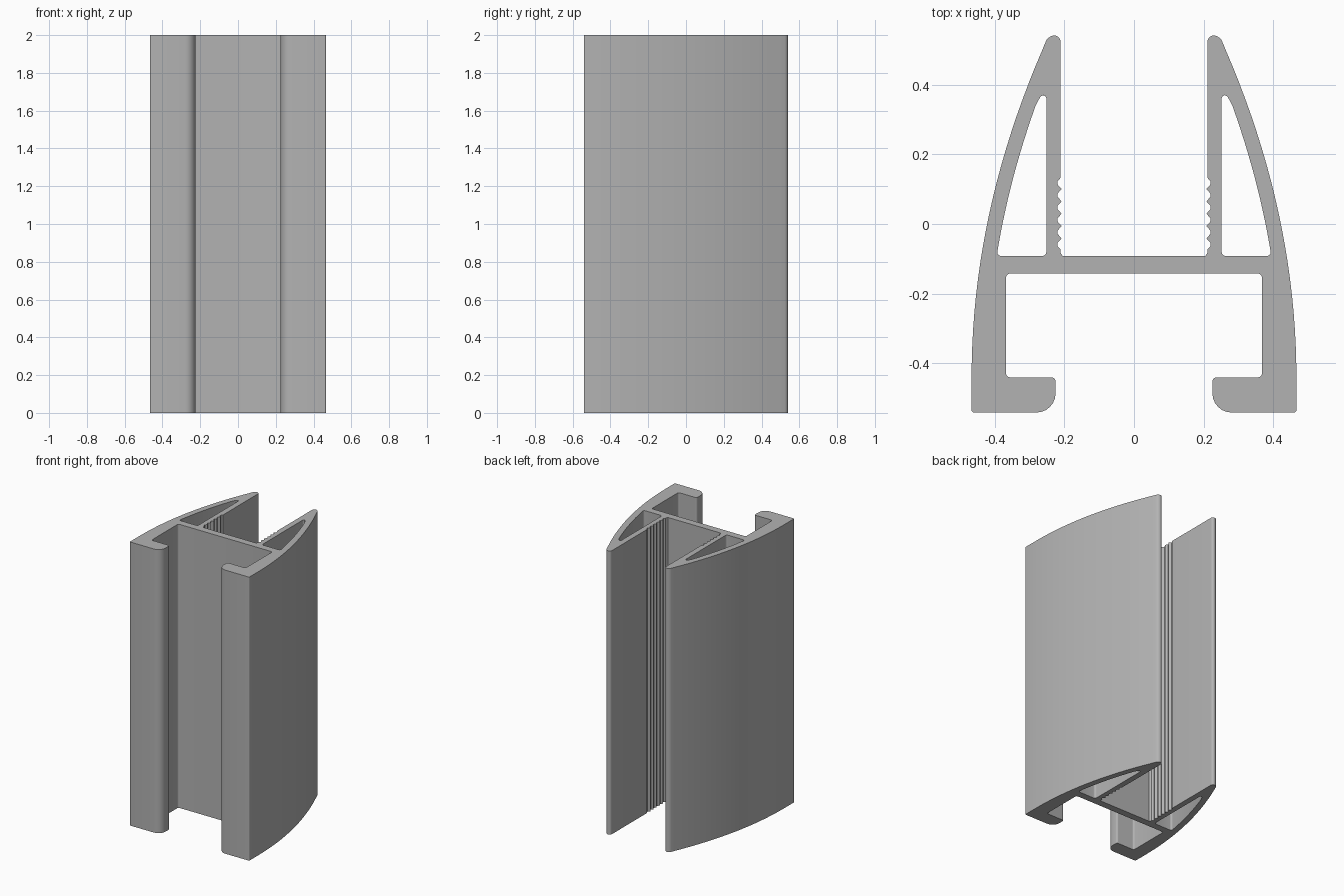
import bpy, bmesh, math
from mathutils import Vector
from mathutils.geometry import interpolate_bezier

if "Cube" in bpy.data.objects:
    bpy.data.objects.remove(bpy.data.objects["Cube"], do_unlink=True)

HEIGHT = 2.0
WALL = 0.044      # shell thickness beside the hollow chambers
JAW = 0.211       # inner face of the upright jaws


def shell_x(y):
    """Outer bowed side."""
    return 0.466 - max(0, y + 0.44) ** 2 / 4.35


def rounded(points):
    """Closed outline; points given as (x, y, radius) get rounded corners."""
    out = []
    for i, p in enumerate(points):
        c = Vector(p[:2])
        if len(p) == 2:
            out.append(c)
            continue
        before = Vector(points[i - 1][:2])
        after = Vector(points[(i + 1) % len(points)][:2])
        a = c + (before - c).normalized() * p[2]
        b = c + (after - c).normalized() * p[2]
        arc = interpolate_bezier(a, a.lerp(c, 0.55), b.lerp(c, 0.55), b, 7)
        out += [Vector(v[:2]) for v in arc]
    return out


def mirrored(points):
    return [(-p[0], *p[1:]) for p in reversed(points)]


def bow(start, end, inset, steps):
    ys = [start + (end - start) * i / steps for i in range(steps + 1)]
    return [(shell_x(y) - inset, y) for y in ys]


# Right half of the section: channel, hooked lip, bowed shell, jaw tip
half = [(0.367, -0.142, 0.012), (0.367, -0.44, 0.012),
        (0.225, -0.44, 0.012), (0.225, -0.541, 0.055),
        (0.466, -0.541, 0.007)]
half += bow(-0.44, 0.5, 0, 20)
half += [(0.246, 0.541, 0.018), (JAW, 0.541, 0.018)]

# Gripping teeth on the jaw
PITCH = 0.0354
for i in range(6):
    y = 0.118 - i * PITCH
    half += [(JAW, y + 0.014), (JAW + 0.009, y + 0.004),
             (JAW + 0.009, y - 0.004), (JAW, y - 0.014)]
    half.append((JAW - 0.003, y - PITCH / 2))
half[-1] = (JAW, -0.082)
half.append((JAW - 0.006, -0.092))

# Hollow chamber between shell and jaw
chamber = [(0.251, -0.092, 0.014), (shell_x(-0.092) - WALL, -0.092, 0.014)]
chamber += bow(-0.07, 0.34, WALL, 12)
chamber += [(shell_x(0.37) - WALL - 0.005, 0.37, 0.009), (0.251, 0.37, 0.012)]

# Extrude the section
curve = bpy.data.curves.new("section", "CURVE")
curve.dimensions = "2D"
curve.fill_mode = "BOTH"
curve.extrude = HEIGHT / 2
for outline in (half + mirrored(half), chamber, mirrored(chamber)):
    pts = rounded(outline)
    spline = curve.splines.new("POLY")
    spline.points.add(len(pts) - 1)
    for sp, p in zip(spline.points, pts):
        sp.co = (p.x, p.y, 0, 1)
    spline.use_cyclic_u = True

helper = bpy.data.objects.new("section", curve)
bpy.context.collection.objects.link(helper)
graph = bpy.context.evaluated_depsgraph_get()
mesh = bpy.data.meshes.new_from_object(helper.evaluated_get(graph))
bpy.data.objects.remove(helper, do_unlink=True)

bm = bmesh.new()
bm.from_mesh(mesh)
bmesh.ops.remove_doubles(bm, verts=bm.verts, dist=0.0002)
bmesh.ops.recalc_face_normals(bm, faces=bm.faces)
bmesh.ops.translate(bm, verts=bm.verts, vec=(0, 0, HEIGHT / 2))
bm.to_mesh(mesh)
bm.free()

# Aluminium grey
grey = bpy.data.materials.new("aluminium_grey")
grey.use_nodes = True
colour = (0.45, 0.45, 0.45, 1)
grey.diffuse_color = colour
grey.node_tree.nodes["Principled BSDF"].inputs["Base Color"].default_value = colour
mesh.materials.clear()
mesh.materials.append(grey)

profile = bpy.data.objects.new("extruded_rail", mesh)
bpy.context.collection.objects.link(profile)
bpy.context.view_layer.objects.active = profile
profile.select_set(True)
bpy.ops.object.shade_smooth_by_angle(angle=math.radians(30))
